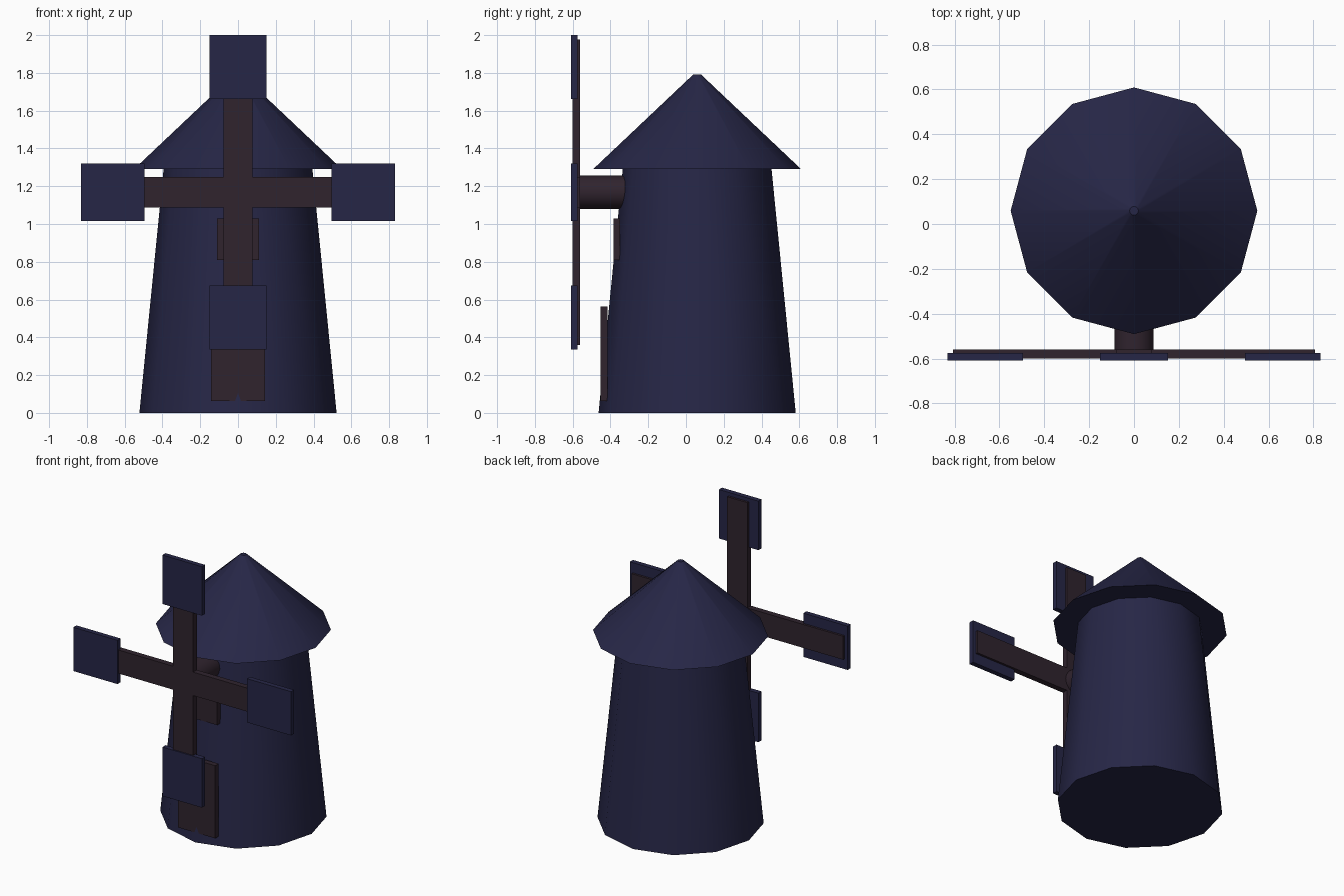
import bpy, math

if "Cube" in bpy.data.objects:
    bpy.data.objects.remove(bpy.data.objects["Cube"])

def material(name, rgb):
    m = bpy.data.materials.new(name)
    m.diffuse_color = (*rgb, 1)
    m.use_nodes = True
    m.node_tree.nodes["Principled BSDF"].inputs["Base Color"].default_value = m.diffuse_color
    return m

NAVY = material("dark navy", (0.0195, 0.0195, 0.062))
BROWN = material("dark brown", (0.029, 0.017, 0.027))

def finish(name, mat, smooth=False):
    ob = bpy.context.object
    ob.name = name
    ob.data.materials.append(mat)
    if smooth:
        bpy.ops.object.shade_smooth_by_angle(angle=math.radians(35))
    return ob

def cone(name, mat, r1, r2, z0, z1, y):
    bpy.ops.mesh.primitive_cone_add(vertices=12, radius1=r1, radius2=r2, depth=z1 - z0,
                                    location=(0, y, (z0 + z1) / 2))
    return finish(name, mat, True)

def box(name, mat, x, y, z):
    """Box from (min, max) ranges on each axis."""
    bpy.ops.mesh.primitive_cube_add(size=1, location=[sum(r) / 2 for r in (x, y, z)])
    ob = finish(name, mat)
    ob.scale = [r[1] - r[0] for r in (x, y, z)]
    return ob

# Tapered tower and overhanging roof
CY = 0.059
cone("tower", NAVY, 0.522, 0.393, 0, 1.30, CY)
cone("roof", NAVY, 0.55, 0.02, 1.291, 1.792, CY)

# Door and window slabs on the front
box("door", BROWN, (-0.143, 0.143), (-0.4525, -0.416), (0.062, 0.564))
box("window", BROWN, (-0.11, 0.11), (-0.384, -0.350), (0.809, 1.029))

# Axle between tower and sails
HZ = 1.168
bpy.ops.mesh.primitive_cylinder_add(vertices=16, radius=0.088, depth=0.32,
                                    location=(0, -0.41, HZ), rotation=(math.pi / 2, 0, 0))
finish("axle", BROWN, True)

# Crossed sail beams
box("vertical_beam", BROWN, (-0.078, 0.078), (-0.600, -0.560), (HZ - 0.808, HZ + 0.808))
box("horizontal_beam", BROWN, (-0.808, 0.808), (-0.600, -0.560), (HZ - 0.081, HZ + 0.081))

# Sail plates at the four beam ends
for i in range(4):
    a = i * math.pi / 2
    plate = box(f"sail_plate_{i + 1}", NAVY, (0.494, 0.832), (-0.609, -0.575), (-0.151, 0.151))
    plate.location = (0.663 * math.cos(a), -0.592, HZ + 0.663 * math.sin(a))
    plate.rotation_euler = (0, -a, 0)
